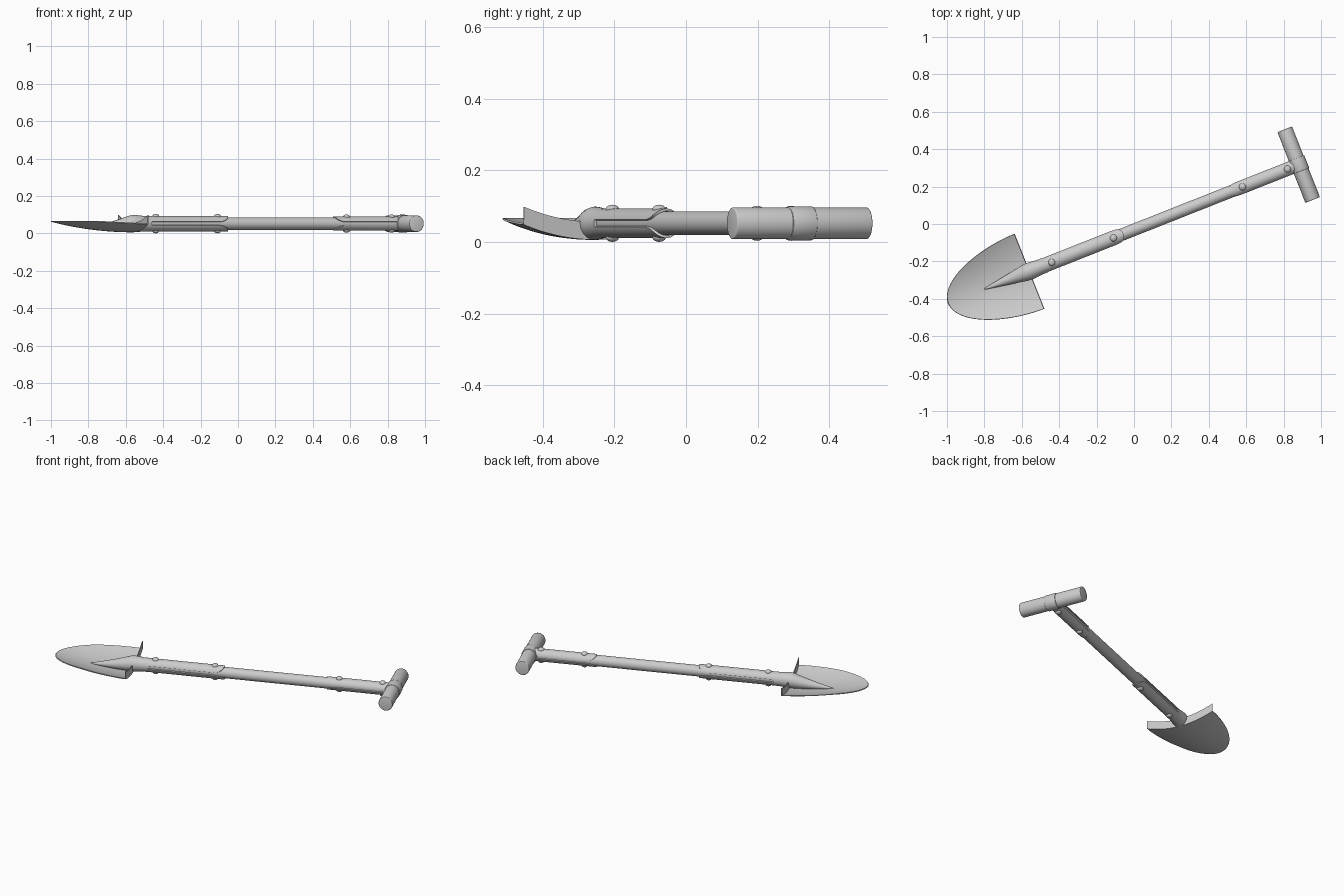
import bpy, bmesh
from math import sin, cos, pi, radians
from mathutils import Matrix

if "Cube" in bpy.data.objects:
    bpy.data.objects.remove(bpy.data.objects["Cube"])

ZC = 0.052                      # height of the shaft axis
# local frame: x along the shaft, y across it
FRAME = Matrix.Translation((0.079, 0, 0)) @ Matrix.Rotation(radians(21.6), 4, 'Z')


def finish(name, bm, thickness=0, offset=0, bevel=0):
    bmesh.ops.remove_doubles(bm, verts=bm.verts, dist=1e-5)
    bmesh.ops.recalc_face_normals(bm, faces=bm.faces)
    me = bpy.data.meshes.new(name)
    bm.to_mesh(me)
    bm.free()
    ob = bpy.data.objects.new(name, me)
    bpy.context.collection.objects.link(ob)
    ob.matrix_world = FRAME
    if thickness:
        m = ob.modifiers.new("thickness", 'SOLIDIFY')
        m.thickness, m.offset = thickness, offset
    if bevel:
        m = ob.modifiers.new("bevel", 'BEVEL')
        m.width, m.segments, m.limit_method = bevel, 3, 'ANGLE'
    bpy.ops.object.select_all(action='DESELECT')
    ob.select_set(True)
    bpy.context.view_layer.objects.active = ob
    bpy.ops.object.convert(target='MESH')
    bpy.ops.object.shade_smooth_by_angle(angle=radians(35))
    return ob


def grid(name, rows, closed=False, caps=False, **kw):
    """Skin a list of point rows; closed rows make a tube."""
    bm = bmesh.new()
    vs = [[bm.verts.new(p) for p in r] for r in rows]
    n = len(rows[0])
    for a, b in zip(vs, vs[1:]):
        for i in range(n if closed else n - 1):
            j = (i + 1) % n
            bm.faces.new((a[i], a[j], b[j], b[i]))
    if caps:
        bm.faces.new(vs[0])
        bm.faces.new(vs[-1])
    return finish(name, bm, **kw)


def ring(x, r, z=ZC, n=32):
    return [(x, r * cos(2 * pi * i / n), z + r * sin(2 * pi * i / n)) for i in range(n)]


def cross_bar(name, x, half, rx, rz, bevel):
    rows = [[(x + rx * cos(2 * pi * i / 40), y, ZC + rz * sin(2 * pi * i / 40))
             for i in range(40)] for y in (-half, half)]
    grid(name, rows, closed=True, caps=True, bevel=bevel)


# wooden shaft
grid("shaft", [ring(-0.66, 0.033), ring(0.85, 0.033)], closed=True, caps=True)

# cross grip and the collar holding it
cross_bar("grip", 0.862, 0.203, 0.042, 0.0445, 0.004)
cross_bar("grip_collar", 0.862, 0.036, 0.046, 0.0475, 0.002)


# half-shell straps, top and bottom, with a rounded tongue at the free end
def strap(name, x_fixed, x_side, x_tip, r, gap, side):
    rows = []
    for i in range(25):
        a = gap + (pi - 2 * gap) * i / 24
        k = max(0, 1 - ((a - pi / 2) / (pi / 2 - gap)) ** 2) ** 0.5
        x_end = x_side + (x_tip - x_side) * k
        rows.append([(x_fixed + (x_end - x_fixed) * t, r * cos(a), ZC + side * r * sin(a))
                     for t in (0, 0.5, 1)])
    grid(name, rows, thickness=0.007, offset=-1)


for side, label in ((1, "top"), (-1, "bottom")):
    strap("socket_strap_" + label, -0.61, -0.205, -0.145, 0.041, 0.25, side)
    strap("grip_strap_" + label, 0.84, 0.515, 0.465, 0.038, 0.28, side)

# rivets: flattened domes above and below
for i, (x, r) in enumerate(((-0.558, 0.041), (-0.203, 0.041), (0.539, 0.038), (0.798, 0.038))):
    for side in (1, -1):
        bm = bmesh.new()
        bmesh.ops.create_uvsphere(bm, u_segments=20, v_segments=12, radius=0.019)
        bmesh.ops.scale(bm, vec=(1, 1, 0.7), verts=bm.verts)
        bmesh.ops.translate(bm, vec=(x, 0, ZC + side * (r - 0.0025)), verts=bm.verts)
        finish(f"rivet_{i}_{'top' if side > 0 else 'bottom'}", bm)

# blade: dished sheet with a rounded point and an upturned back flange
BACK, LENGTH, HALF = -0.688, 0.465, 0.215


def belly(t):
    return 0.008 + 0.056 * t ** 2


def blade_row(t, lift=0):
    w = HALF * max(0, 1 - t ** 1.8) ** 0.5
    rim = 0.05 + 0.015 * min(1, t / 0.6)
    return [(BACK - LENGTH * t, w * s, belly(t) + (rim - belly(t)) * s * s + lift)
            for s in (j / 16 for j in range(-16, 17))]


rows = [blade_row(0, 0.048)] + [blade_row(sin(pi / 2 * i / 32)) for i in range(33)]
grid("blade", rows, thickness=0.005)

# socket: sleeve behind the blade that tapers to a point along its middle
rows = [ring(-0.595, 0.041), ring(-0.63, 0.0415), ring(-0.66, 0.0445), ring(BACK, 0.0465)]
for i in range(1, 13):
    t = i / 12
    x = BACK - 0.265 * t
    r = 0.0465 * (1 - t) + 0.002
    rows.append(ring(x, r, belly((BACK - x) / LENGTH) - 0.0025 + r))
grid("socket", rows, closed=True, caps=True)
